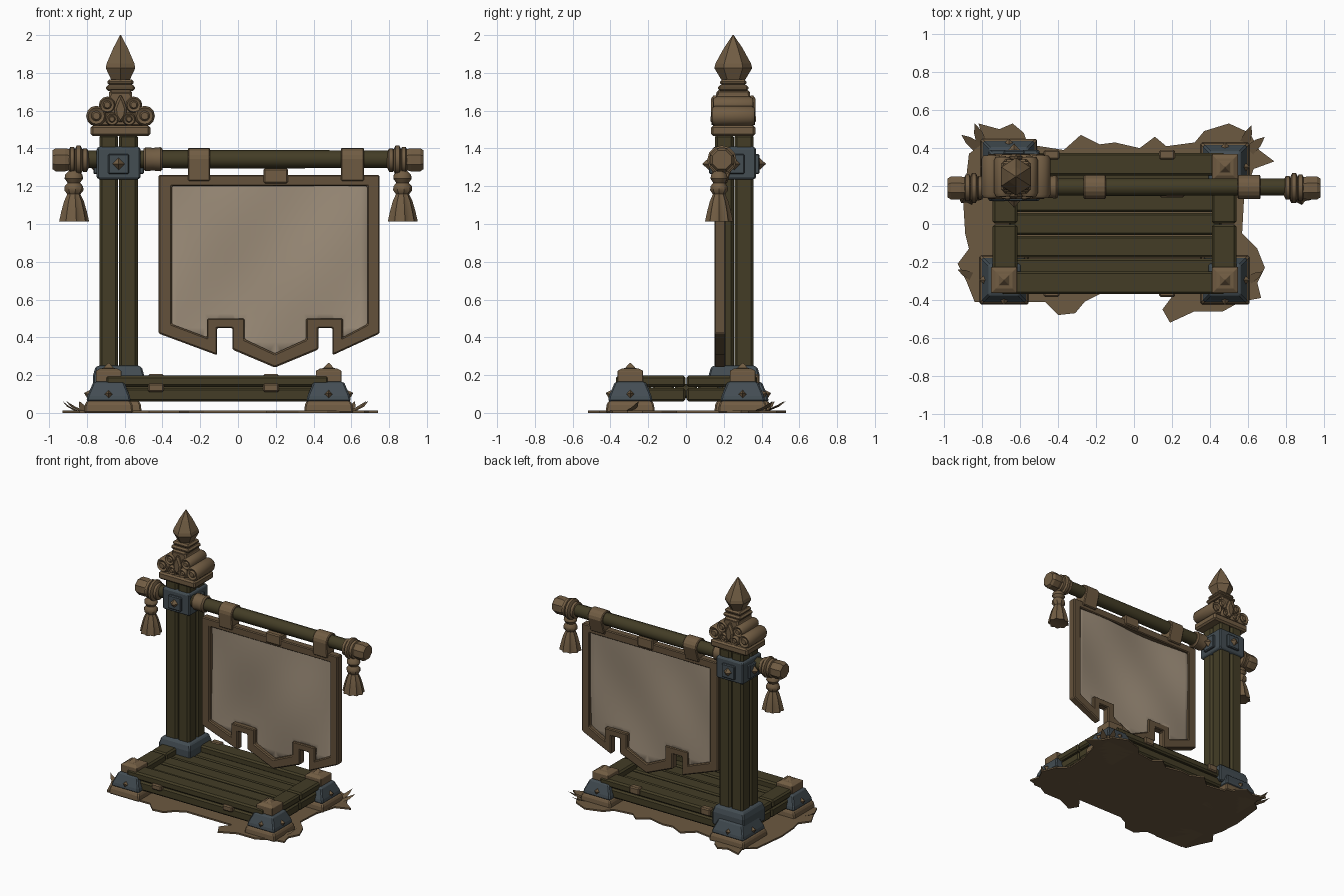
import bpy, bmesh, math, random
from mathutils import Vector, Matrix

if "Cube" in bpy.data.objects:
    bpy.data.objects.remove(bpy.data.objects["Cube"])

random.seed(4)


def material(name, col):
    m = bpy.data.materials.new(name)
    m.diffuse_color = (*col, 1)
    m.use_nodes = True
    m.node_tree.nodes["Principled BSDF"].inputs["Base Color"].default_value = m.diffuse_color
    return m


TRIM = material("carved tan wood", (0.165, 0.108, 0.056))
EDGE = material("brown border", (0.125, 0.082, 0.043))
WOOD = material("dark olive wood", (0.056, 0.046, 0.019))
IRON = material("blue grey iron", (0.056, 0.074, 0.086))
CLOTH = material("pale cloth", (0.34, 0.27, 0.195))
EARTH = material("dry earth", (0.15, 0.1, 0.052))


def finish(name, bm, mat, bevel=0.0, smooth=False):
    bmesh.ops.recalc_face_normals(bm, faces=bm.faces)
    me = bpy.data.meshes.new(name)
    bm.to_mesh(me)
    bm.free()
    me.materials.append(mat)
    ob = bpy.data.objects.new(name, me)
    bpy.context.collection.objects.link(ob)
    if bevel:
        b = ob.modifiers.new("bevel", 'BEVEL')
        b.width, b.segments, b.limit_method = bevel, 1, 'ANGLE'
    if smooth:
        bpy.context.view_layer.objects.active = ob
        ob.select_set(True)
        bpy.ops.object.shade_smooth_by_angle(angle=math.radians(40))
        ob.select_set(False)
    return ob


def box(name, x, y, z, mat, bevel=0.008):
    """Box from (min, max) ranges."""
    bm = bmesh.new()
    bmesh.ops.create_cube(bm, size=1)
    for v in bm.verts:
        v.co = [(r[0] + r[1]) / 2 + c * (r[1] - r[0]) for r, c in zip((x, y, z), v.co)]
    return finish(name, bm, mat, bevel)


def lathe(name, profile, n, loc, mat, axis='Z', scale=(1, 1), ridge=0, turn=0, smooth=True, bevel=0):
    """Closed turned shape from (radius, height) points."""
    bm = bmesh.new()
    rings = []
    for i, (r, h) in enumerate(profile):
        ring = []
        for k in range(n):
            a = turn + 2 * math.pi * k / n
            q = r * (1 - ridge * (k % 2) * (i / len(profile)))
            ring.append(bm.verts.new((q * math.cos(a) * scale[0], q * math.sin(a) * scale[1], h)))
        rings.append(ring)
    for a, b in zip(rings, rings[1:]):
        for k in range(n):
            bm.faces.new((a[k], a[(k + 1) % n], b[(k + 1) % n], b[k]))
    bm.faces.new(rings[0])
    bm.faces.new(rings[-1])
    rot = {'Z': Matrix(), 'X': Matrix.Rotation(math.pi / 2, 4, 'Y'),
           'Y': Matrix.Rotation(-math.pi / 2, 4, 'X')}[axis]
    bm.transform(Matrix.Translation(loc) @ rot)
    return finish(name, bm, mat, bevel, smooth)


def frustum(name, x, y, levels, mat, bevel=0.008):
    """Square stack: levels are (half size, z)."""
    return lathe(name, [(h * math.sqrt(2), z) for h, z in levels], 4, (x, y, 0), mat,
                 turn=math.pi / 4, smooth=False, bevel=bevel)


def stud(name, loc, direction, size=0.035, mat=TRIM):
    """Low pyramid nail pointing outwards."""
    bm = bmesh.new()
    bmesh.ops.create_cone(bm, cap_ends=True, segments=4, radius1=size, radius2=0, depth=size * 1.1)
    q = Vector((0, 0, 1)).rotation_difference(Vector(direction)).to_matrix().to_4x4()
    bm.transform(Matrix.Translation(loc) @ q)
    return finish(name, bm, mat)


def prism(name, pts, axis, lo, hi, mat, bevel=0.0, smooth=False):
    """Extruded outline; axis X takes (y, z), Y takes (x, z), Z takes (x, y)."""
    bm = bmesh.new()
    put = {'X': lambda p, d: (d, *p), 'Y': lambda p, d: (p[0], d, p[1]), 'Z': lambda p, d: (*p, d)}[axis]
    a, b = ([bm.verts.new(put(p, d)) for p in pts] for d in (lo, hi))
    for i in range(len(pts)):
        j = (i + 1) % len(pts)
        bm.faces.new((a[i], a[j], b[j], b[i]))
    bm.faces.new(a)
    bm.faces.new(b)
    return finish(name, bm, mat, bevel, smooth)


# Ragged earth sheet
earth = [(-.82, .53), (-.71, .5), (-.64, .53), (-.58, .48), (-.56, .42), (-.37, .39), (-.28, .47), (-.18, .42),
         (-.1, .43), (.03, .4), (.11, .46), (.17, .41), (.32, .43), (.37, .49), (.5, .53), (.61, .48), (.66, .39),
         (.74, .33), (.63, .29), (.58, .13), (.57, -.05), (.65, -.13), (.69, -.23), (.65, -.31), (.67, -.39),
         (.56, -.41), (.47, -.46), (.32, -.46), (.19, -.52), (.15, -.45), (.21, -.37), (-.18, -.37), (-.26, -.41),
         (-.31, -.47), (-.4, -.48), (-.47, -.41), (-.84, -.41), (-.88, -.31), (-.93, -.21), (-.87, -.13),
         (-.89, -.05), (-.9, .11), (-.87, .37), (-.79, .43)]
prism("earth_sheet", earth, 'Z', 0, 0.012, EARTH)

# Curled tufts at the corners
for i, (x, y, dx, dy) in enumerate([(-.82, .4, -.09, .07), (-.8, .42, -.04, .11), (-.85, -.28, -.08, .04),
                                    (.6, .38, .09, .08), (.58, .42, .04, .1), (.6, -.3, .08, .05)]):
    bm = bmesh.new()
    s = Vector((-dy, dx, 0)) * 0.25
    p, d = Vector((x, y, .008)), Vector((dx, dy, 0))
    v = [bm.verts.new(c) for c in (p - s, p + s, p + d * .6 + s * .7 + Vector((0, 0, .025)),
                                   p + d + Vector((0, 0, .055)), p + d * .6 - s * .7 + Vector((0, 0, .025)))]
    bm.faces.new(v)
    finish(f"tuft_{i}", bm, EARTH)

# Platform deck planks
for i in range(5):
    y0 = -.3 + i * .12
    dz = random.uniform(-.008, .008)
    box(f"deck_plank_{i}", (-.66, .46), (y0 + .003, y0 + .117), (.08, .155 + dz), WOOD, .01)

# Stacked rim beams with clips
for k, (z0, z1, inset) in enumerate([(.06, .132, .008), (.138, .198, 0)]):
    for side, y in (("front", -.31), ("back", .315)):
        box(f"{side}_beam_{k}", (-.7, .48), (y - .06 + inset, y + .06 - inset), (z0, z1), WOOD, .012)
    for side, x in (("left", -.68), ("right", .475)):
        for h, yr in enumerate([(-.29, -.002), (.002, .29)]):
            box(f"{side}_beam_{k}_{h}", (x - .065 + inset, x + .065 - inset), yr, (z0, z1), WOOD, .012)
for x in (-.435, .175):
    box("front_clip", (x - .042, x + .042), (-.385, -.33), (.11, .155), TRIM)
    box("back_clip", (x - .042, x + .042), (.34, .39), (.15, .205), TRIM)

# Corner feet: tan foot, iron shoe, capped block
for x, sx in ((-.685, -1), (.48, 1)):
    for y, sy in ((-.295, -1), (.3, 1)):
        tall = sx < 0 and sy > 0
        cx, g = (x + .025, .02) if tall else (x, 0)
        frustum("corner_foot", cx, y, [(.13 + g, 0), (.125 + g, .05), (.11 + g, .066)], TRIM)
        frustum("corner_shoe", cx, y, [(.118 + g, .06), (.112 + g, .09), (.085 + g, .155), (.075 + g, .165)], IRON)
        stud("shoe_stud", (cx + sx * (.112 + g), y, .1), (sx, 0, .3))
        stud("shoe_stud", (cx, y + sy * (.112 + g), .1), (0, sy, .3))
        if not tall:
            frustum("corner_cap", x, y, [(.06, .15), (.068, .17), (.068, .222), (.045, .235), (.028, .237), (.002, .265)],
                    TRIM, .004)

# Post made of four timbers
PX, PY = -.632, .255
for i in (-1, 1):
    for j in (-1, 1):
        xs, ys = sorted((PX + i * .002, PX + i * .102)), sorted((PY + j * .002, PY + j * .102))
        box("post_timber", xs, ys, (.1, 1.475), WOOD, .014)
frustum("post_base_collar", PX, PY, [(.135, .1), (.135, .2), (.125, .235), (.112, .25)], IRON)
frustum("post_top_collar", PX, PY, [(.108, 1.235), (.116, 1.25), (.116, 1.395), (.108, 1.41)], IRON)
for d in ((0, -1, 0), (0, 1, 0), (-1, 0, 0), (1, 0, 0)):
    c = Vector((PX, PY, 1.318)) + Vector(d) * .122
    r = [.055 if not a else .012 for a in d[:2]]
    box("collar_plate", (c.x - r[0], c.x + r[0]), (c.y - r[1], c.y + r[1]), (1.265, 1.37), IRON, .006)
    stud("collar_stud", c + Vector(d) * .022, d, .046)

# Carved capital with paired scrolls
CX, CY = -.622, .25
box("capital_slab", (CX - .158, CX + .158), (CY - .118, CY + .118), (1.465, 1.522), TRIM, .012)
body = [(-.14, 1.52), (.14, 1.52), (.12, 1.6), (.07, 1.66), (.05, 1.7), (-.05, 1.7), (-.07, 1.66), (-.12, 1.6)]
prism("capital_body", [(CX + a, b) for a, b in body], 'Y', CY - .09, CY + .09, TRIM, .008)
for s in (-1, 1):
    for dx, z, r, h in ((.128, 1.572, .054, .108), (.07, 1.63, .045, .1), (.045, 1.555, .036, .112)):
        prof = [(r * .35, -h - .008), (r * .5, -h + .004), (r * .8, -h - .004), (r, -h + .014),
                (r, h - .014), (r * .8, h + .004), (r * .5, h - .004), (r * .35, h + .008)]
        lathe("capital_scroll", prof, 12, (CX + s * dx, CY, z), TRIM, 'Y')
    leaf = [(0, 1.53), (.028, 1.57), (.034, 1.61), (.02, 1.65), (0, 1.69), (-.02, 1.65), (-.034, 1.61), (-.028, 1.57)]
    prism("capital_leaf", [(CX + a, b) for a, b in leaf], 'Y', CY + s * .08, CY + s * .118, TRIM, .012)
for z0, z1, hx, hy in ((1.665, 1.71, .06, .088), (1.705, 1.735, .078, .08), (1.735, 1.765, .07, .07)):
    box("finial_neck", (CX - hx, CX + hx), (CY - hy, CY + hy), (z0, z1), TRIM, .011)

# Pointed finial
lathe("finial_spike", [(.055, 1.75), (.1, 1.825), (.094, 1.85), (.05, 1.93), (.003, 2.0)], 6, (CX, CY, 0), TRIM,
      scale=(.9, 1), turn=math.pi / 2, smooth=False)

# Cross bar with end knobs, bindings and tassels
BY, BZ = .195, 1.343
lathe("cross_bar", [(.046, -.93), (.049, 0), (.046, .93)], 10, (0, BY, BZ), WOOD, 'X')
lathe("bar_sleeve", [(.055, -.5), (.063, -.49), (.06, -.45), (.064, -.41), (.055, -.4)], 10, (0, BY, BZ), TRIM, 'X')
tassel = [(.02, 1.285), (.046, 1.262), (.05, 1.24), (.034, 1.218), (.05, 1.2), (.052, 1.178), (.036, 1.158),
          (.054, 1.12), (.07, 1.065), (.082, 1.012), (.03, 1.022)]
for s, side in ((-1, "left"), (1, "right")):
    lathe(f"{side}_knob", [(.056, s * .85), (.06, s * .89), (.066, s * .915), (.066, s * .965), (.054, s * .982)], 8,
          (0, BY - .005, BZ - .003), TRIM, 'X', turn=math.pi / 8, smooth=False)
    for k in range(3):
        c = s * (.81 + k * .034)
        r = (.062, .078, .07)[k]
        lathe(f"{side}_binding", [(r - .02, c - .02), (r, c - .01), (r, c + .01), (r - .02, c + .02)], 12,
              (0, BY - .005, BZ - .005), TRIM, 'X')
    lathe(f"{side}_tassel", tassel, 18, (s * .87, .175, 0), TRIM, ridge=.22, scale=(1, .92))

# Hanging straps and centre clip
arch = [(BY + .063 * math.cos(a), BZ + .06 * math.sin(a)) for a in [math.pi * k / 8 for k in range(9)]]
for x0, x1 in ((-.265, -.148), (.545, .668)):
    prism("hanging_strap", arch + [(.14, 1.228), (.222, 1.228)], 'X', x0, x1, TRIM, .006)
box("centre_clip", (.135, .265), (.14, .222), (1.215, 1.295), TRIM)

# Banner border with notched hem
outer = [(-.42, 1.26), (-.42, .42), (-.11, .305), (-.11, .45), (-.03, .45), (-.03, .335), (.195, .24),
         (.425, .335), (.425, .45), (.5, .45), (.5, .305), (.75, .42), (.75, 1.26)]
inner = [(-.35, 1.2), (-.35, .47), (-.165, .4), (-.165, .5), (.035, .5), (.035, .39), (.195, .315),
         (.36, .39), (.36, .5), (.555, .5), (.555, .4), (.685, .47), (.685, 1.2)]
bm = bmesh.new()
rows = [[bm.verts.new((x, y, z)) for x, z in loop] for loop, y in
        ((outer, .15), (inner, .15), (inner, .21), (outer, .21))]
for a, b in zip(rows, rows[1:] + rows[:1]):
    for i in range(13):
        j = (i + 1) % 13
        bm.faces.new((a[i], a[j], b[j], b[i]))
finish("banner_border", bm, EDGE, .007)

# Softly creased cloth, tucked into the border
bm = bmesh.new()
bm.faces.new([bm.verts.new(((a[0] + b[0]) / 2, .18, (a[1] + b[1]) / 2)) for a, b in zip(outer, inner)])
cuts = [((-.4 + k * .075, 0, 0), (1, 0, 0)) for k in range(1, 15)] + [((0, 0, .3 + k * .075), (0, 0, 1)) for k in range(13)]
for co, no in cuts:
    bmesh.ops.bisect_plane(bm, geom=bm.verts[:] + bm.edges[:] + bm.faces[:], plane_co=co, plane_no=no)
bmesh.ops.triangulate(bm, faces=bm.faces)
for v in bm.verts:
    x, z = v.co.x, v.co.z
    v.co.y += .012 * math.sin(5 * x + 4 * z) + .006 * math.sin(9 * x - 7 * z)
cloth = finish("banner_cloth", bm, CLOTH, smooth=True)
sol = cloth.modifiers.new("thickness", 'SOLIDIFY')
sol.thickness, sol.offset = .012, 0
